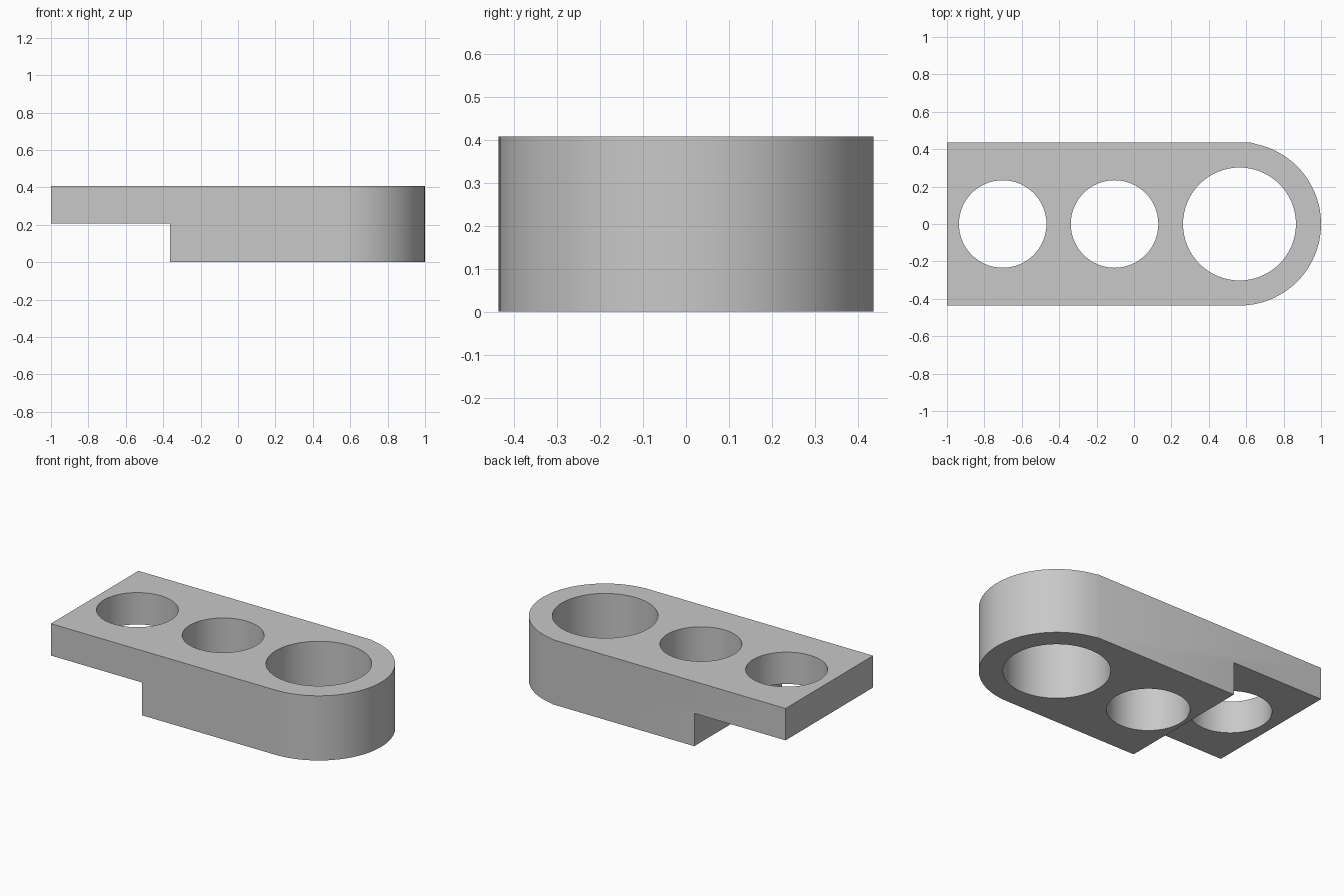
import bpy
import bmesh
from math import cos, sin, radians

cube = bpy.data.objects.get("Cube")
if cube:
    bpy.data.objects.remove(cube, do_unlink=True)

HEIGHT, STEP_Z, STEP_X = 0.408, 0.207, -0.363
HALF_WIDTH, END_X = 0.436, 0.564
HOLES = [(-0.702, 0.234), (-0.104, 0.234), (END_X, 0.302)]

grey = bpy.data.materials.new("plain grey")
grey.use_nodes = True
colour = (0.58, 0.58, 0.58, 1)
grey.diffuse_color = colour
grey.node_tree.nodes["Principled BSDF"].inputs["Base Color"].default_value = colour


def prism(name, outline, z0, z1):
    """Extrude a flat outline from z0 up to z1."""
    bm = bmesh.new()
    face = bm.faces.new([bm.verts.new((x, y, z0)) for x, y in outline])
    top = bmesh.ops.extrude_face_region(bm, geom=[face])["geom"]
    verts = [v for v in top if isinstance(v, bmesh.types.BMVert)]
    bmesh.ops.translate(bm, verts=verts, vec=(0, 0, z1 - z0))
    bmesh.ops.recalc_face_normals(bm, faces=bm.faces)
    mesh = bpy.data.meshes.new(name)
    bm.to_mesh(mesh)
    bm.free()
    mesh.materials.append(grey)
    obj = bpy.data.objects.new(name, mesh)
    bpy.context.collection.objects.link(obj)
    return obj


def arc(cx, radius, start, end, steps):
    angles = [radians(start + (end - start) * i / steps) for i in range(steps + 1)]
    return [(cx + radius * cos(a), radius * sin(a)) for a in angles]


# Plate with one rounded end; the arc stops just short of the back edge
outline = [(-1, -HALF_WIDTH)] + arc(END_X, HALF_WIDTH, -90, 82, 48)
outline[-1] = (outline[-1][0], HALF_WIDTH)
outline.append((-1, HALF_WIDTH))
plate = prism("stepped_plate", outline, 0, HEIGHT)

# Cutters for the underside step and the three through holes
cutters = [prism("step_cutter", [(-1.2, -1), (STEP_X, -1), (STEP_X, 1), (-1.2, 1)],
                 -0.2, STEP_Z)]
for x, radius in HOLES:
    cutters.append(prism("hole_cutter", arc(x, radius, 0, 360, 64)[:-1], -0.3, HEIGHT + 0.2))

bpy.ops.object.select_all(action="DESELECT")
bpy.context.view_layer.objects.active = plate
plate.select_set(True)
for cutter in cutters:
    cutter.hide_render = True
    cut = plate.modifiers.new("cut", "BOOLEAN")
    cut.operation = "DIFFERENCE"
    cut.solver = "EXACT"
    cut.object = cutter
    bpy.ops.object.modifier_apply(modifier=cut.name)
    bpy.data.objects.remove(cutter, do_unlink=True)

bpy.ops.object.shade_smooth_by_angle(angle=radians(30))
